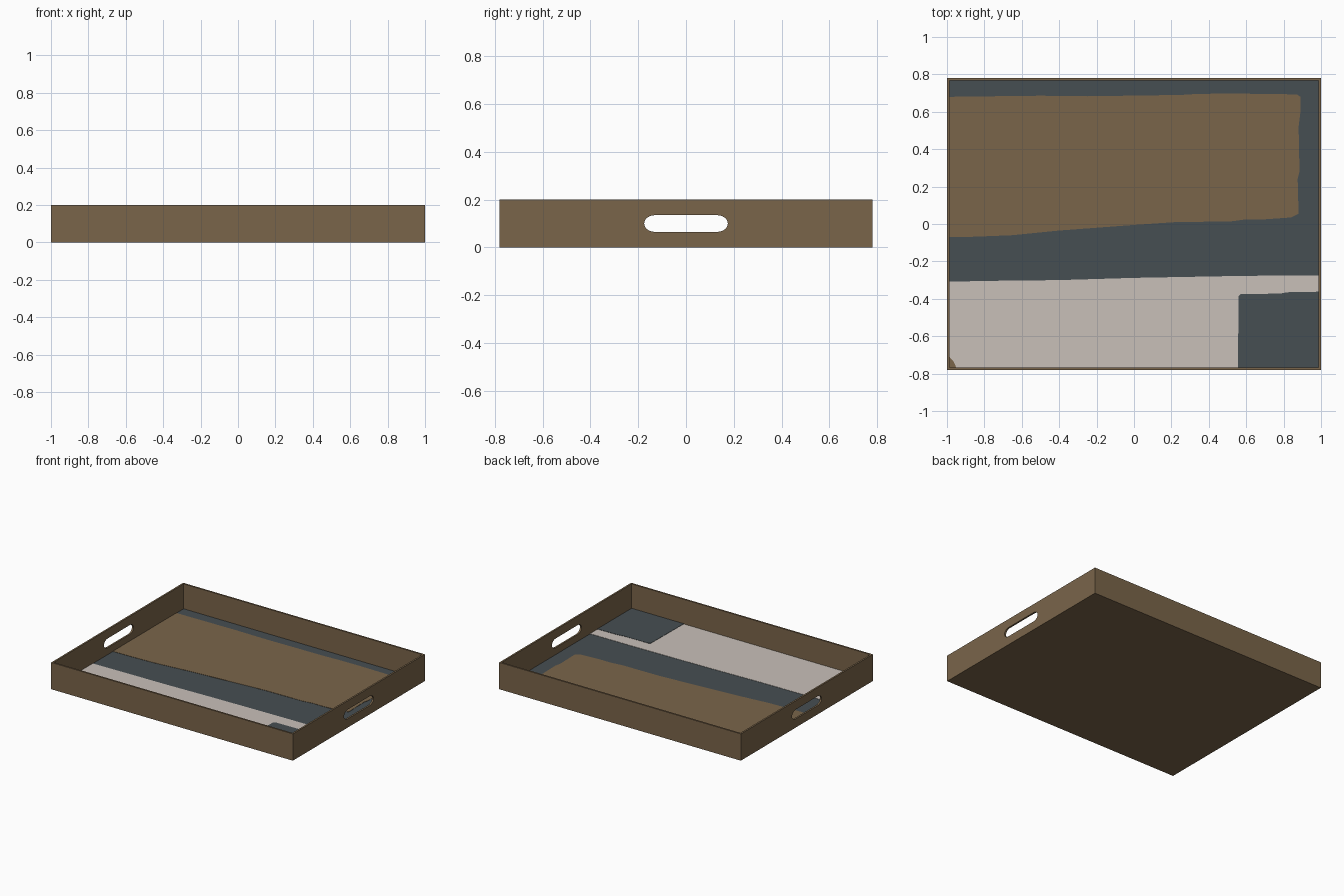
import bpy
import bmesh
import math

cube = bpy.data.objects.get("Cube")
if cube:
    bpy.data.objects.remove(cube, do_unlink=True)

HX, HY, H = 1.0, 0.78, 0.2      # half length, half width, height
T = 0.013                       # wall thickness
FLOOR = 0.012                   # floor thickness
IX, IY = HX - T, HY - T         # inner half sizes


def srgb(c):
    c /= 255
    return c / 12.92 if c <= 0.04045 else ((c + 0.055) / 1.055) ** 2.4


def material(name, r, g, b):
    m = bpy.data.materials.new(name)
    m.use_nodes = True
    col = (srgb(r), srgb(g), srgb(b), 1)
    m.diffuse_color = col
    bsdf = m.node_tree.nodes["Principled BSDF"]
    bsdf.inputs["Base Color"].default_value = col
    bsdf.inputs["Roughness"].default_value = 0.8
    return m


brown = material("brown wood", 122, 101, 74)
slate = material("slate paint", 70, 78, 82)
cream = material("cream paint", 201, 192, 185)


def add_object(name, mesh, mat):
    mesh.materials.clear()
    mesh.materials.append(mat)
    ob = bpy.data.objects.new(name, mesh)
    bpy.context.collection.objects.link(ob)
    return ob


def prism(name, points, z0, z1, mat):
    """Flat outline extruded upwards from z0 to z1."""
    bm = bmesh.new()
    face = bm.faces.new([bm.verts.new((x, y, z0)) for x, y in points])
    ext = bmesh.ops.extrude_face_region(bm, geom=[face])
    for v in ext["geom"]:
        if isinstance(v, bmesh.types.BMVert):
            v.co.z = z1
    bmesh.ops.recalc_face_normals(bm, faces=bm.faces)
    mesh = bpy.data.meshes.new(name)
    bm.to_mesh(mesh)
    bm.free()
    return add_object(name, mesh, mat)


def rect(x0, x1, y0, y1):
    return [(x0, y0), (x1, y0), (x1, y1), (x0, y1)]


def end_wall(name, x):
    """Upright end board with a rounded handle slot."""
    slot = []
    for side in (1, -1):
        for i in range(13):
            a = math.radians(-90 + 15 * i)
            slot.append((side * (0.13 + 0.045 * math.cos(a)),
                         0.1 + side * 0.035 * math.sin(a)))
    cu = bpy.data.curves.new(name, 'CURVE')
    cu.dimensions = '2D'
    cu.fill_mode = 'BOTH'
    cu.extrude = T / 2
    for pts in (rect(-HY, HY, 0, H), slot):
        sp = cu.splines.new('POLY')
        sp.points.add(len(pts) - 1)
        for p, (u, v) in zip(sp.points, pts):
            p.co = (u, v, 0, 1)
        sp.use_cyclic_u = True
    tmp = bpy.data.objects.new(name + " outline", cu)
    bpy.context.collection.objects.link(tmp)
    bpy.context.view_layer.update()
    deps = bpy.context.evaluated_depsgraph_get()
    mesh = bpy.data.meshes.new_from_object(tmp.evaluated_get(deps))
    bpy.data.objects.remove(tmp, do_unlink=True)
    # weld the caps to the rims
    bm = bmesh.new()
    bm.from_mesh(mesh)
    bmesh.ops.remove_doubles(bm, verts=bm.verts, dist=1e-5)
    bmesh.ops.recalc_face_normals(bm, faces=bm.faces)
    for f in bm.faces:
        f.smooth = False
    bm.to_mesh(mesh)
    bm.free()
    ob = add_object(name, mesh, brown)
    ob.rotation_euler = (math.pi / 2, 0, math.pi / 2)
    ob.location.x = x


# Tray body
prism("floor", rect(-IX, IX, -IY, IY), 0, FLOOR, brown)
prism("front_wall", rect(-IX, IX, -HY, -IY), 0, H, brown)
prism("back_wall", rect(-IX, IX, IY, HY), 0, H, brown)
end_wall("left_wall", HX - T / 2)
end_wall("right_wall", -HX + T / 2)

# Painted floor pattern, as thin stacked plates
brown_panel = [
    (-IX, -0.07), (-0.85, -0.068), (-0.65, -0.06), (-0.4, -0.035),
    (0, -0.005), (0.22, 0.01), (0.52, 0.014), (0.6, 0.025), (0.7, 0.025),
    (0.84, 0.035), (0.88, 0.055), (0.875, 0.24), (0.885, 0.28),
    (0.88, 0.52), (0.89, 0.6), (0.89, 0.68), (0.87, 0.693), (0.5, 0.698),
    (0.33, 0.695), (0.25, 0.69), (-0.25, 0.683), (-0.5, 0.686), (-IX, 0.68)]
cream_band = [
    (-IX, -IY), (IX, -IY), (IX, -0.275), (0.6, -0.277), (0, -0.288),
    (-0.4, -0.3), (-0.7, -0.303), (-IX, -0.308)]
slate_block = [
    (0.555, -IY), (IX, -IY), (IX, -0.362), (0.82, -0.365), (0.78, -0.372),
    (0.57, -0.375), (0.56, -0.385)]
brown_chip = [(-IX, -IY), (-0.95, -IY), (-0.965, -0.735), (-IX, -0.71)]

S = 0.002
layers = [("slate_ground", rect(-IX, IX, -IY, IY), 0, slate),
          ("brown_panel", brown_panel, 1, brown),
          ("cream_band", cream_band, 1, cream),
          ("slate_block", slate_block, 2, slate),
          ("brown_corner_chip", brown_chip, 2, brown)]
for name, pts, level, mat in layers:
    z = FLOOR + level * S
    prism(name, pts, z, z + S, mat)
